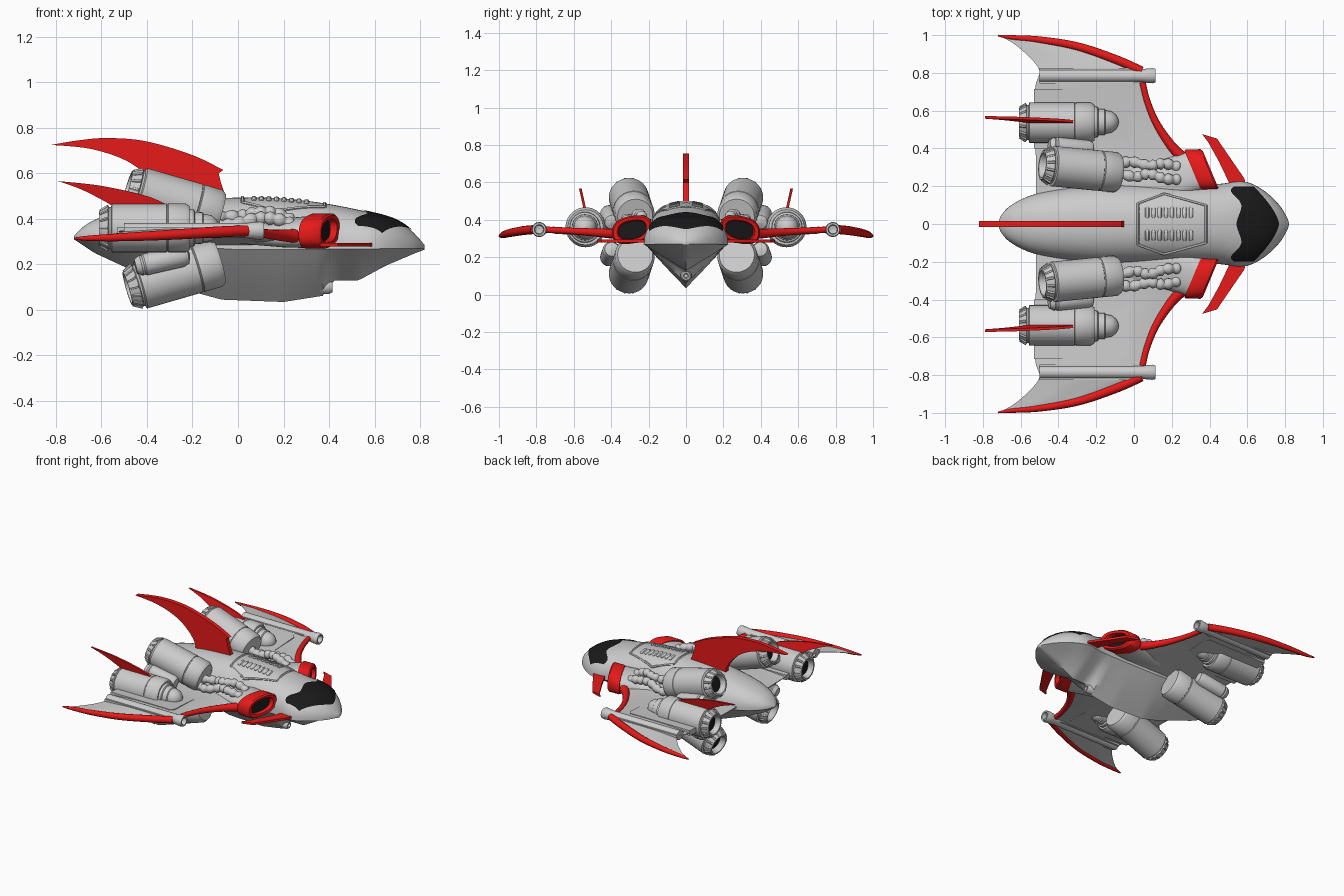
import bpy, bmesh
from math import sin, cos, pi, radians
from mathutils import Vector as V

if "Cube" in bpy.data.objects:
    bpy.data.objects.remove(bpy.data.objects["Cube"])


def material(name, col):
    m = bpy.data.materials.new(name)
    m.diffuse_color = (*col, 1)
    m.use_nodes = True
    m.node_tree.nodes["Principled BSDF"].inputs["Base Color"].default_value = m.diffuse_color
    return m


RED = material("red_paint", (0.8, 0.01, 0.01))
BLACK = material("black_glass", (0.01, 0.01, 0.01))


# ---------- helpers ----------
def finish(name, bm, mat=None, mirror=False, angle=35):
    bmesh.ops.recalc_face_normals(bm, faces=bm.faces)
    me = bpy.data.meshes.new(name)
    bm.to_mesh(me)
    bm.free()
    ob = bpy.data.objects.new(name, me)
    bpy.context.collection.objects.link(ob)
    if mat:
        me.materials.append(mat)
    bpy.ops.object.select_all(action='DESELECT')
    ob.select_set(True)
    bpy.context.view_layer.objects.active = ob
    bpy.ops.object.shade_smooth_by_angle(angle=radians(angle))
    if mirror:
        mod = ob.modifiers.new("mirror", 'MIRROR')
        mod.use_axis = (False, True, False)
        mod.use_mirror_merge = False
    return ob


def loft(bm, rings, closed=True, cap=True):
    vs = [[bm.verts.new(p) for p in r] for r in rings]
    n = len(vs[0])
    for a, b in zip(vs, vs[1:]):
        for i in range(n if closed else n - 1):
            j = (i + 1) % n
            bm.faces.new((a[i], a[j], b[j], b[i]))
    if cap:
        bm.faces.new(vs[0])
        bm.faces.new(vs[-1])


def smooth(pts, n=8):
    """Catmull-Rom through points of any dimension."""
    out = []
    for i in range(len(pts) - 1):
        p = [pts[max(i - 1, 0)], pts[i], pts[i + 1], pts[min(i + 2, len(pts) - 1)]]
        for k in range(n):
            t = k / n
            out.append(tuple(0.5 * (2 * b + (c - a) * t + (2 * a - 5 * b + 4 * c - d) * t * t
                                    + (3 * b - a - 3 * c + d) * t ** 3) for a, b, c, d in zip(*p)))
    return out + [tuple(pts[-1])]


def interp(tab, x):
    for (x0, a), (x1, b) in zip(tab, tab[1:]):
        if x <= x1:
            return a + (b - a) * max(0, (x - x0) / (x1 - x0))
    return tab[-1][1]


def lathe(bm, profile, start, end, segs=32):
    start, end = V(start), V(end)
    q = (end - start).to_track_quat('X', 'Z')
    loft(bm, [[start.lerp(end, t) + q @ V((0, max(r, .0005) * cos(2 * pi * i / segs), max(r, .0005) * sin(2 * pi * i / segs)))
               for i in range(segs)] for t, r in profile])


def tube(bm, pts, flat=1.0, segs=12):
    """Tube through (x, y, z, radius) points."""
    P = [V(p[:3]) for p in pts]
    rings = []
    for i, p in enumerate(P):
        d = (P[min(i + 1, len(P) - 1)] - P[max(i - 1, 0)]).normalized()
        side = d.cross(V((0, 0, 1))).normalized()
        up = side.cross(d) * flat
        rings.append([p + pts[i][3] * (side * cos(2 * pi * k / segs) + up * sin(2 * pi * k / segs)) for k in range(segs)])
    loft(bm, rings)


def prism(name, pts, ext, mat=None, mirror=False):
    bm = bmesh.new()
    e = V(ext) / 2
    loft(bm, [[V(p) - e for p in pts], [V(p) + e for p in pts]])
    return finish(name, bm, mat, mirror)


# ---------- hull ----------
W = smooth([(-.72, .005), (-.70, .05), (-.65, .1), (-.55, .15), (-.4, .185), (-.2, .21), (0, .215), (.3, .21),
            (.45, .212), (.55, .226), (.62, .215), (.7, .168), (.77, .1), (.81, .035), (.82, .004)])
ZT = smooth([(-.72, .325), (-.68, .365), (-.62, .40), (-.5, .44), (-.3, .475), (-.1, .49), (.1, .494), (.25, .485),
             (.4, .465), (.55, .435), (.68, .40), (.76, .35), (.82, .285)])
ZB = [(-.72, .315), (-.4, .29), (0, .265), (.82, .27)]
ZK = [(-.72, .31), (-.63, .25), (-.5, .19), (-.2, .08), (-.07, .045), (.2, .035), (.39, .065), (.405, .13),
      (.53, .13), (.65, .195), (.78, .25), (.82, .265)]
N = 2.3


def hull_z(x, y):
    f = min(abs(y) / interp(W, x), 1)
    b = interp(ZB, x)
    return b + (interp(ZT, x) - b) * (1 - f ** N) ** (1 / N)


rings = []
for i in range(81):
    x = .05 - .77 * cos(pi * i / 80)
    w, b, t, k = (interp(T, x) for T in (W, ZB, ZT, ZK))
    ring = []
    for j in range(25):
        c, s = cos(pi * j / 24), sin(pi * j / 24)
        ring.append((x, w * abs(c) ** (2 / N) * (1 if c > 0 else -1), b + (t - b) * abs(s) ** (2 / N)))
    for j in range(1, 16):
        u = -1 + j / 8
        ring.append((x, w * u * .98, b + (k - b) * (1 - abs(u)) ** .9))
    rings.append(ring)
bm = bmesh.new()
loft(bm, rings)
finish("hull", bm)

# cockpit glass laid over the hull
rear = smooth([(-.2, .53), (-.17, .51), (-.1, .565), (0, .54), (.1, .565), (.17, .51), (.2, .53)])
bm = bmesh.new()
cols = []
for i in range(33):
    y = -.196 + .392 * i / 32
    x0, x1 = interp(rear, y), .765 - .135 * (abs(y) / .196) ** 1.5
    cols.append([(x + .003, y * 1.015, hull_z(x, y) + .004) for x in (x0 + (x1 - x0) * k / 14 for k in range(15))])
loft(bm, cols, closed=False, cap=False)
finish("cockpit_glass", bm, BLACK)

# roof hatch frame and vents
hexa = [(.02, .11), (.16, .16), (.38, .10), (.38, -.10), (.16, -.16), (.02, -.11), (.02, .11)]
bm = bmesh.new()
for (ax, ay), (bx, by) in zip(hexa, hexa[1:]):
    line = [(ax + (bx - ax) * k / 8, ay + (by - ay) * k / 8) for k in range(9)]
    tube(bm, [(x, y, hull_z(x, y), .008) for x, y in line], segs=6)
finish("hatch_frame", bm)
bm = bmesh.new()
for i in range(8):
    x = .07 + i * .033
    tube(bm, [(x, y, hull_z(x, y) + .002, r) for y, r in ((.032, .005), (.038, .011), (.084, .011), (.09, .005))], .6, 8)
finish("hatch_vents", bm, None, True)

# ---------- wings ----------
WZ = [(0, .315), (.4, .325), (.78, .348), (1, .315)]
rings = []
for y, xf, xr, th in smooth([(.05, .40, -.52, .08), (.2, .36, -.52, .07), (.36, .24, -.52, .045), (.5, .14, -.525, .035),
                             (.62, .08, -.53, .03), (.74, .045, -.52, .03), (.81, .04, -.50, .03), (.88, -.10, -.55, .024),
                             (.95, -.3, -.63, .018), (.98, -.48, -.68, .012), (.997, -.69, -.72, .008)], 4):
    z = interp(WZ, y)
    up = [(xf + (xr - xf) * k / 10, y, z + th / 2 * min(1, (.25 + k * .4), (10.5 - k) * .25)) for k in range(11)]
    rings.append(up + [(p[0], y, 2 * z - p[2]) for p in reversed(up)])
bm = bmesh.new()
loft(bm, rings)
finish("wing", bm, None, True)

# red leading edges
bm = bmesh.new()
tube(bm, smooth([(.27, .34, .325, .032), (.2, .41, .327, .026), (.12, .53, .335, .02), (.07, .65, .342, .017), (.045, .75, .347, .017)]))
tube(bm, smooth([(.04, .81, .348, .024), (-.1, .872, .342, .024), (-.3, .94, .33, .022), (-.5, .975, .32, .018),
                 (-.65, .988, .315, .012), (-.72, .998, .314, .004)]))
finish("wing_leading_edge", bm, RED, True)

# wing pods and flap panels
bm = bmesh.new()
lathe(bm, [(0, .02), (0, .033), (.88, .033), (.9, .036), (.97, .04), (1, .036), (1, .026), (.95, .022), (.94, 0)],
      (-.5, .785, .348), (.115, .785, .348), 24)
finish("wing_pod", bm, None, True)
prism("wing_pod_mount", [(-.5, .745, .345), (.0, .745, .345), (.03, .825, .345), (-.5, .825, .345)], (0, 0, .035), None, True)
prism("wing_panel", [(-.53, .40, .325), (-.05, .40, .325), (-.03, .43, .328), (-.03, .69, .343), (-.05, .715, .345), (-.53, .715, .345)],
      (0, 0, .037), None, True)

# ---------- intakes ----------
def intake_ring(cx, cy, cz, a, h):
    out = []
    for k in range(32):
        c, s = cos(2 * pi * k / 32), sin(2 * pi * k / 32)
        c, s = abs(c) ** .8 * (1 if c > 0 else -1), abs(s) ** .8 * (1 if s > 0 else -1)
        out.append((cx - .42 * a * c, cy + a * c, cz + h * s - .15 * a * c))
    return out


bm = bmesh.new()
loft(bm, [intake_ring(.31, .285, .345, .104, .07), intake_ring(.32, .288, .347, .106, .074), intake_ring(.395, .29, .347, .106, .074),
          intake_ring(.405, .29, .347, .098, .066), intake_ring(.402, .29, .347, .078, .05), intake_ring(.36, .285, .345, .07, .044)])
finish("intake_hood", bm, RED, True)
bm = bmesh.new()
loft(bm, [intake_ring(.365, .285, .345, .072, .046), intake_ring(.375, .286, .345, .076, .048)])
finish("intake_opening", bm, BLACK, True)
bm = bmesh.new()
loft(bm, [intake_ring(.32, .28, .343, .1, .068), intake_ring(.22, .25, .34, .1, .062),
          intake_ring(.08, .23, .335, .09, .045), intake_ring(-.1, .21, .33, .07, .02)])
finish("intake_fairing", bm, None, True)

# canards
prism("canard", [(.59, .215, .287), (.585, .24, .287), (.475, .40, .287), (.44, .452, .287), (.36, .476, .287), (.395, .43, .287),
                 (.45, .33, .287), (.505, .215, .287)], (0, 0, .016), RED, True)

# ---------- engines ----------
BODY = [(.13, 0), (.1, .052), (0, .066), (0, .076), (.1, .098), (.11, .093), (.13, .093), (.14, .107),
        (.74, .107), (.745, .104), (.755, .104), (.76, .107), (.95, .107), (1, .094), (1, 0)]


def engine(name, rear, front):
    bm = bmesh.new()
    lathe(bm, BODY, rear, front, 40)
    a, b = V(rear), V(front)
    q = (b - a).to_track_quat('X', 'Z')
    for k in range(14):
        d = q @ V((0, cos(2 * pi * k / 14), sin(2 * pi * k / 14)))
        tube(bm, [(*(a.lerp(b, t) + d * r), .008) for t, r in ((.015, .077), (.1, .098))], segs=6)
    finish(name, bm, None, True)
    bm = bmesh.new()
    lathe(bm, [(.09, .054), (.12, 0)], rear, front)
    finish(name + "_exhaust", bm, BLACK, True)


engine("outer_engine", (-.61, .537, .36), (-.21, .537, .36))
bm = bmesh.new()
lathe(bm, [(0, .085), (.25, .08), (.28, .07), (.5, .069), (.53, .062), (.75, .056), (.9, .038), (.97, .02), (1, 0)],
      (-.23, .54, .36), (-.08, .54, .36))
finish("outer_engine_nose", bm, None, True)
for name, s in (("upper", 1), ("lower", -1)):
    engine(name + "_engine", (-.485, .312, .315 + s * .222), (-.08, .272, .315 + s * .105))
    bm = bmesh.new()
    lathe(bm, [(0, 0), (0, .032), (.1, .045), (.14, .042), (.17, .048), (.85, .048), (.95, .038), (1, 0)],
          (-.45, .415, .315 + s * .125), (-.21, .395, .315 + s * .07), 24)
    finish(name + "_booster", bm, None, True)

# ribbed hoses feeding the engines
bm = bmesh.new()
for path in ([(-.1, .28, .41), (0, .25, .41), (.08, .265, .425), (.16, .24, .425), (.24, .235, .39)],
             [(-.1, .31, .37), (-.02, .33, .375), (.08, .31, .40), (.16, .32, .40), (.24, .30, .375)]):
    pts = smooth(path, 14)
    tube(bm, [(*p, .021 + .009 * abs(sin(pi * i / 7))) for i, p in enumerate(pts)])
finish("engine_hoses", bm, None, True, 60)

# ---------- fins ----------
top = smooth([(-.065, .615), (-.2, .68), (-.4, .74), (-.57, .755), (-.7, .745), (-.82, .725)])
under = smooth([(-.82, .725), (-.65, .708), (-.5, .66), (-.4, .59), (-.34, .51), (-.33, .44)])
front = smooth([(-.04, .46), (-.055, .5), (-.075, .56), (-.085, .6)])
prism("centre_fin", [(x, 0, z) for x, z in top + under[1:] + front], (0, .032, 0), RED)
top = smooth([(-.3, .455), (-.4, .50), (-.6, .545), (-.79, .566)])
under = smooth([(-.79, .566), (-.69, .53), (-.6, .485), (-.54, .45)])
prism("engine_fin", [(x, .537 + (z - .44) * .22, z) for x, z in top + under[1:]], (0, .014, 0), RED, True)

# keel sensor at the belly step
bm = bmesh.new()
lathe(bm, [(0, .03), (.8, .03), (1, .022), (1, .014), (.8, .01), (.8, 0)], (.34, 0, .10), (.415, 0, .10), 20)
finish("keel_sensor", bm)
